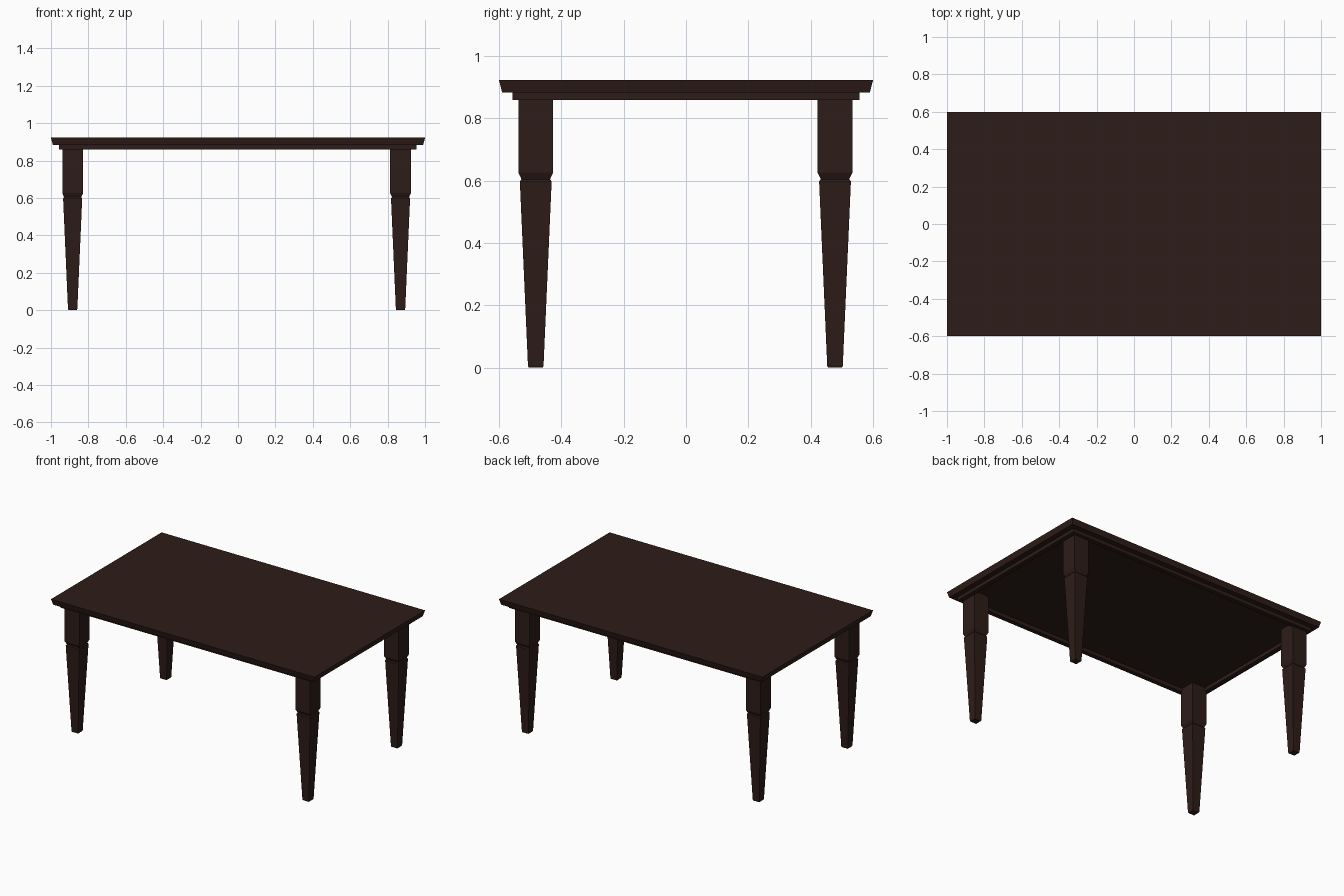
import bpy, bmesh

if "Cube" in bpy.data.objects:
    bpy.data.objects.remove(bpy.data.objects["Cube"])

wood = bpy.data.materials.new("dark_wood")
wood.diffuse_color = (0.027, 0.012, 0.009, 1)
wood.use_nodes = True
wood.node_tree.nodes["Principled BSDF"].inputs["Base Color"].default_value = wood.diffuse_color


def loft(name, rings, loc=(0, 0, 0), closed=False):
    """Skin rectangular rings (half_x, half_y, z); cap the ends or close into a hollow frame."""
    bm = bmesh.new()
    loops = [[bm.verts.new((sx * hx, sy * hy, z))
              for sx, sy in ((-1, -1), (1, -1), (1, 1), (-1, 1))]
             for hx, hy, z in rings]
    pairs = list(zip(loops, loops[1:]))
    if closed:
        pairs.append((loops[-1], loops[0]))
    for a, b in pairs:
        for i in range(4):
            j = (i + 1) % 4
            bm.faces.new((a[i], a[j], b[j], b[i]))
    if not closed:
        bm.faces.new(loops[0])
        bm.faces.new(loops[-1])
    bmesh.ops.recalc_face_normals(bm, faces=bm.faces)
    mesh = bpy.data.meshes.new(name)
    bm.to_mesh(mesh)
    bm.free()
    mesh.materials.append(wood)
    ob = bpy.data.objects.new(name, mesh)
    ob.location = loc
    bpy.context.collection.objects.link(ob)
    return ob


# Tabletop slab with undercut edges
loft("tabletop", [(0.99, 0.59, 0.883), (1.0, 0.6, 0.922)])

# Hollow frame moulding under the top
loft("apron_frame", [(0.956, 0.556, 0.884), (0.956, 0.556, 0.858),
                     (0.926, 0.526, 0.858), (0.926, 0.526, 0.884)],
     loc=(-0.002, 0, 0), closed=True)

# Square legs: (half width, height) profile with a notch below the block
profile = [(0.022, 0.0), (0.025, 0.006), (0.051, 0.597), (0.046, 0.604),
           (0.047, 0.607), (0.0555, 0.625), (0.0555, 0.884)]
for side, x in (("left", -0.884), ("right", 0.869)):
    for end, y in (("front", -0.482), ("back", 0.478)):
        loft(f"{end}_{side}_leg", [(r, r, z) for r, z in profile], loc=(x, y, 0))
